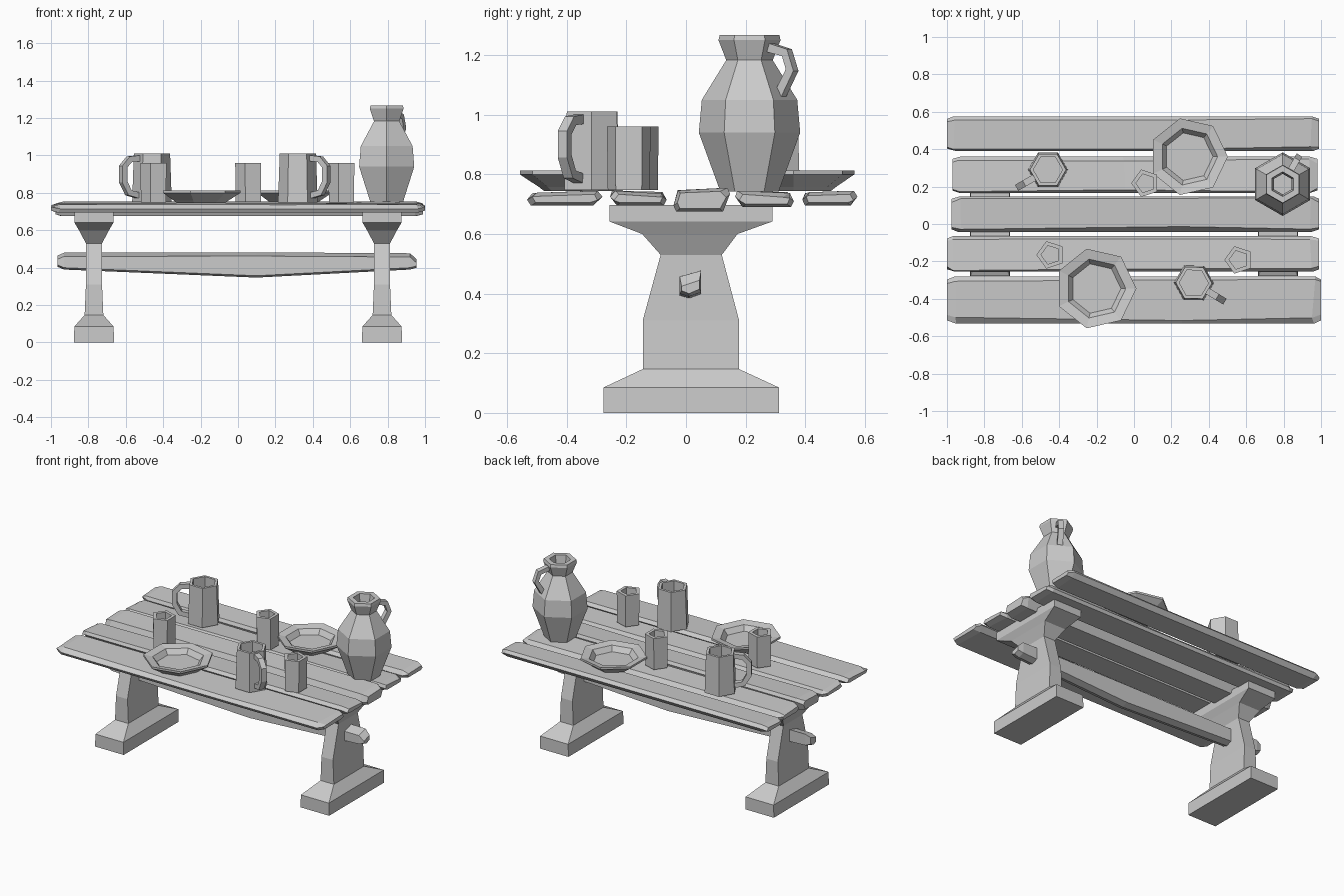
import bpy, bmesh, math, random
from mathutils import Vector

if "Cube" in bpy.data.objects:
    bpy.data.objects.remove(bpy.data.objects["Cube"])

random.seed(4)


def loft(name, rings):
    """Skin a list of equal-length point rings and cap both ends."""
    bm = bmesh.new()
    vs = [[bm.verts.new(p) for p in r] for r in rings]
    n = len(vs[0])
    for a, b in zip(vs, vs[1:]):
        for i in range(n):
            j = (i + 1) % n
            bm.faces.new((a[i], a[j], b[j], b[i]))
    bm.faces.new(vs[0][::-1])
    bm.faces.new(vs[-1])
    bmesh.ops.recalc_face_normals(bm, faces=bm.faces)
    me = bpy.data.meshes.new(name)
    bm.to_mesh(me)
    bm.free()
    ob = bpy.data.objects.new(name, me)
    bpy.context.collection.objects.link(ob)
    return ob


def turned(name, x, y, sides, rot, profile):
    """Low-sided vessel from a (radius, z) profile, outside then inside."""
    angs = [math.radians(rot) + math.tau * i / sides for i in range(sides)]
    return loft(name, [[(x + r * math.cos(a), y + r * math.sin(a), z) for a in angs]
                       for r, z in profile])


def handle(name, x, y, angle, path, w, t):
    """Square-section strip along a (radius, z) path, turned to an angle."""
    out = Vector((math.cos(math.radians(angle)), math.sin(math.radians(angle)), 0))
    side = Vector((-out.y, out.x, 0))
    pts = [Vector(p) for p in path]
    rings = []
    for i, p in enumerate(pts):
        d = (pts[min(i + 1, len(pts) - 1)] - pts[max(i - 1, 0)]).normalized()
        nrm = Vector((-d.y, d.x)) * t / 2
        ring = []
        for s, k in ((-1, -1), (1, -1), (1, 1), (-1, 1)):
            q = p + nrm * k
            ring.append(Vector((x, y, 0)) + out * q.x + side * (s * w / 2)
                        + Vector((0, 0, q.y)))
        rings.append(ring)
    return loft(name, rings)


# Rough-hewn table planks: x range, y range, z range, slanted side
planks = [(-1.0, .99, .39, .575, .695, .745, 1),
          (-.97, .98, .165, .362, .69, .745, -1),
          (-.975, .99, -.042, .148, .675, .755, 1),
          (-1.0, .99, -.255, -.065, .695, .745, -1),
          (-1.0, 1.0, -.533, -.28, .695, .745, 1)]
for k, (x0, x1, y0, y1, z0, z1, s) in enumerate(planks):
    yc, h = (y0 + y1) / 2, (y1 - y0) / 2
    rings = []
    for i, x in enumerate((x0, x0 + .04, .1 + .15 * s, x1 - .04, x1)):
        end = i in (0, 4)
        w = h * (.86 if end else 1)
        zt = z1 - (.012 if end else 0)
        zb = z0 + (.01 if end else 0)
        j = lambda a: random.uniform(-a, a)
        sec = [(-w, zb + .02), (-w * .9, zb), (w * .75, zb), (w, zt - .02),
               (w * .85 + j(.008), zt), (-w * .8 + j(.01), zt - .007 + j(.003))]
        rings.append([(x + (j(.01) if not end else 0), yc + s * a, b) for a, b in sec])
    loft(f"plank_{k + 1}", rings)

# Trestle legs with foot, waisted post and top bracket: z, half x, y range
leg = [(0, .107, -.277, .312), (.085, .105, -.277, .312), (.147, .05, -.145, .178),
       (.31, .043, -.145, .178), (.53, .043, -.085, .12), (.60, .08, -.147, .173),
       (.642, .105, -.257, .29), (.697, .105, -.257, .29)]
for side, cx in (("left", -.77), ("right", .77)):
    loft(side + "_trestle", [[(cx - h, a, z), (cx + h, a, z), (cx + h, b, z), (cx - h, b, z)]
                             for z, h, a, b in leg])

# Stretcher beam sagging in the middle
beam = [(-.965, .405, .465, .03), (-.93, .39, .48, .036), (.1, .347, .482, .036),
        (.92, .39, .477, .036), (.955, .40, .445, .03)]
loft("stretcher", [[(x, .015 - w, b + .01), (x, .01, b), (x, .015 + w, b + .015),
                    (x, .015 + w, t), (x, .015 - w, t - .02)] for x, b, t, w in beam])

# Plates
for k, (x, y, r) in enumerate(((-.205, -.345, .218), (.292, .36, .21))):
    turned(f"plate_{k + 1}", x, y, 7, 0,
           [(r * .62, .745), (r * .7, .758), (r, .8), (r, .813), (r * .74, .803), (r * .62, .77)])

# Handled mugs
mug = [(.106, .748), (.097, 1.01), (.078, 1.01), (.078, .79)]
grip = [(.08, .985), (.14, .98), (.178, .94), (.178, .86), (.145, .80), (.08, .785)]
for k, (x, y, a) in enumerate(((-.46, .29, 210), (.32, -.315, -31))):
    turned(f"mug_{k + 1}", x, y, 6, a + 30, mug)
    handle(f"mug_handle_{k + 1}", x, y, a, grip, .036, .032)

# Small cups
cup = [(.074, .748), (.077, .96), (.052, .96), (.052, .785)]
for k, (x, y) in enumerate(((.062, .218), (-.445, -.165), (.56, -.192))):
    turned(f"cup_{k + 1}", x, y, 5, 36, cup)

# Jug with handle
turned("jug", .795, .213, 6, 90,
       [(.098, .743), (.17, .94), (.16, 1.05), (.078, 1.183), (.104, 1.25), (.1, 1.268),
        (.066, 1.268), (.055, 1.19), (.1, 1.05), (.08, .9)])
handle("jug_handle", .795, .213, 60,
       [(.07, 1.228), (.145, 1.208), (.165, 1.15), (.118, 1.065)], .034, .03)
